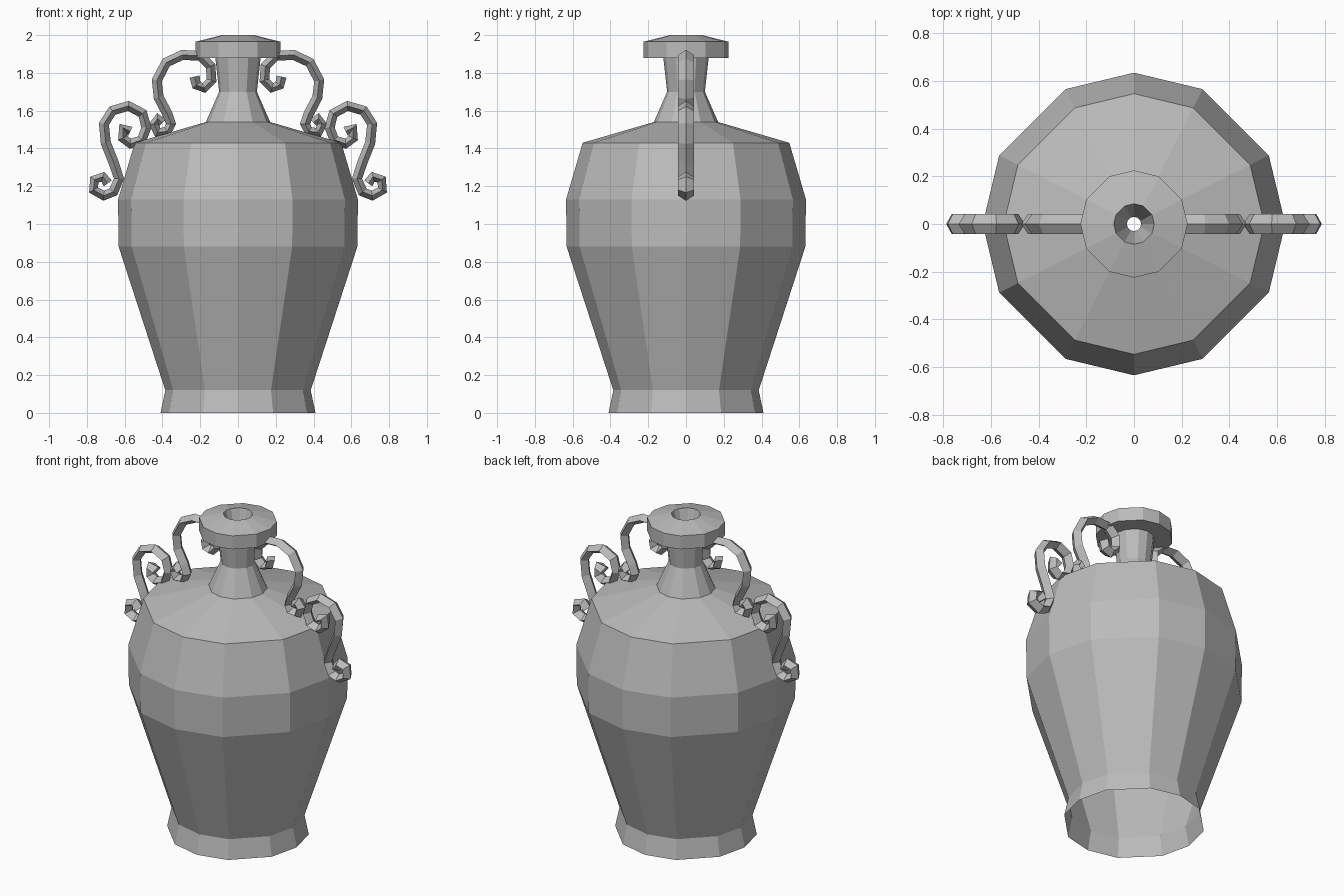
import bpy, bmesh, math
from mathutils import Vector

cube = bpy.data.objects.get("Cube")
if cube:
    bpy.data.objects.remove(cube)

clay = bpy.data.materials.new("grey clay")
clay.use_nodes = True
GREY = (0.5, 0.5, 0.5, 1)
clay.diffuse_color = GREY
clay.node_tree.nodes["Principled BSDF"].inputs["Base Color"].default_value = GREY


def finish(bm, name):
    mesh = bpy.data.meshes.new(name)
    bm.to_mesh(mesh)
    bm.free()
    mesh.materials.append(clay)
    obj = bpy.data.objects.new(name, mesh)
    bpy.context.collection.objects.link(obj)
    return obj


def bridge(bm, rings):
    """Join consecutive closed rings of vertices with quads."""
    for a, b in zip(rings, rings[1:]):
        n = len(a)
        for i in range(n):
            j = (i + 1) % n
            bm.faces.new((a[i], a[j], b[j], b[i]))


# Twelve slightly uneven sides: each quarter turn has corners at 0, 27 and 63 degrees
ANGLES = [math.radians(q + a) for q in (0, 90, 180, 270) for a in (0, 27, 63)]


def lathe(name, profile):
    bm = bmesh.new()
    rings = [[bm.verts.new((r * math.cos(a), r * math.sin(a), z)) for a in ANGLES]
             for r, z in profile]
    bridge(bm, rings)
    return finish(bm, name)


# Vase shell: open foot, body, shoulder, neck, lip and narrowing mouth
lathe("vase_body", [
    (0.41, 0), (0.385, 0.12), (0.632, 0.88), (0.635, 1.13), (0.547, 1.43),
    (0.17, 1.54), (0.10, 1.70), (0.12, 1.88), (0.225, 1.88), (0.225, 1.965),
    (0.085, 2.0), (0.03, 1.8)])


def scroll(name, path, side):
    """Sweep a diamond section along a path in the xz plane."""
    bm = bmesh.new()
    pts = [Vector((x * side, 0, z)) for x, z in path]
    rings = []
    for i, p in enumerate(pts):
        t = (pts[min(i + 1, len(pts) - 1)] - pts[max(i - 1, 0)]).normalized()
        out = Vector((-t.z, 0, t.x)) * 0.027
        wide = Vector((0, 0.042, 0))
        rings.append([bm.verts.new(p + d) for d in (out, wide, -out, -wide)])
    bridge(bm, rings)
    bm.faces.new(rings[0])
    bm.faces.new(rings[-1])
    bmesh.ops.recalc_face_normals(bm, faces=bm.faces)
    return finish(bm, name)


UPPER = [(.23, 1.78), (.22, 1.735), (.18, 1.72), (.14, 1.76), (.145, 1.835),
         (.20, 1.89), (.295, 1.895), (.38, 1.855), (.43, 1.76), (.42, 1.67),
         (.375, 1.585), (.355, 1.53), (.375, 1.49), (.425, 1.485),
         (.445, 1.53), (.425, 1.56), (.40, 1.535)]
LOWER = [(.57, 1.49), (.61, 1.51), (.61, 1.455), (.57, 1.425), (.51, 1.445),
         (.485, 1.51), (.505, 1.585), (.58, 1.625), (.665, 1.60), (.71, 1.53),
         (.70, 1.43), (.66, 1.33), (.63, 1.24), (.66, 1.17), (.71, 1.15),
         (.765, 1.18), (.76, 1.235), (.715, 1.25), (.69, 1.215)]

# Scrolled handles on both sides
for side, label in ((1, "left"), (-1, "right")):
    scroll(label + "_upper_handle", UPPER, side)
    scroll(label + "_lower_handle", LOWER, side)
